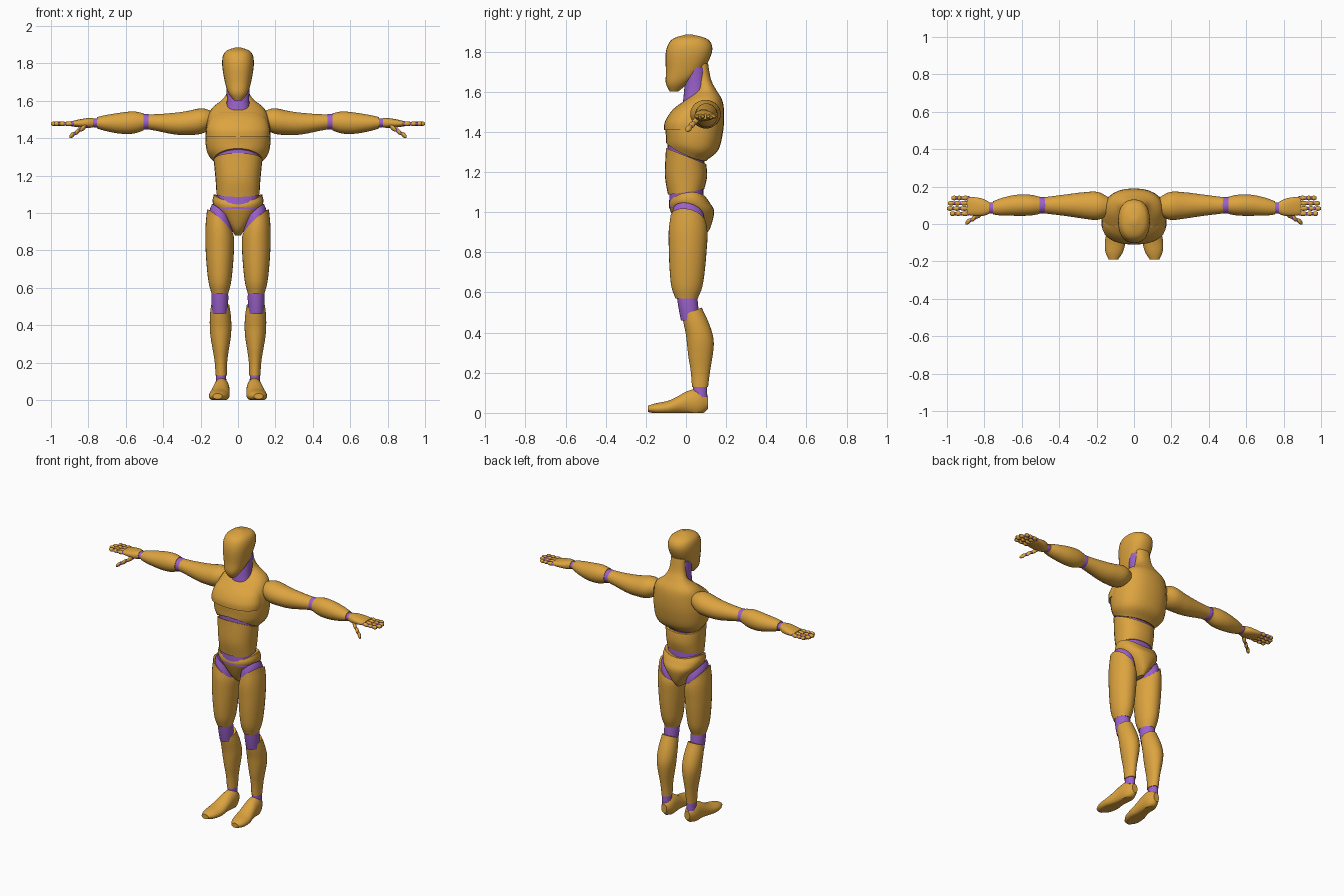
import bpy, bmesh, math
from mathutils import Vector

default_cube = bpy.data.objects.get("Cube")
if default_cube:
    bpy.data.objects.remove(default_cube, do_unlink=True)


def make_material(name, colour):
    material = bpy.data.materials.new(name)
    material.use_nodes = True
    material.diffuse_color = colour
    shader = next(node for node in material.node_tree.nodes if node.type == "BSDF_PRINCIPLED")
    shader.inputs["Base Color"].default_value = colour
    shader.inputs["Roughness"].default_value = .6
    return material


GOLD = make_material("golden shell", (.72, .37, .05, 1))
PURPLE = make_material("purple joint", (.33, .12, .6, 1))

# Directions of section width, section depth and length for each loft axis
FRAMES = {
    "x": (Vector((0, 1, 0)), Vector((0, 0, 1)), Vector((1, 0, 0))),
    "y": (Vector((1, 0, 0)), Vector((0, 0, 1)), Vector((0, 1, 0))),
    "z": (Vector((1, 0, 0)), Vector((0, 1, 0)), Vector((0, 0, 1))),
}


def sample(keys, t):
    """Value at t on a smooth spline through evenly spaced keys."""
    last = len(keys) - 1
    index = min(int(t * last), last - 1)
    f = t * last - index
    start, end = keys[index], keys[index + 1]
    leave = (end - keys[max(index - 1, 0)]) / 2
    arrive = (keys[min(index + 2, last)] - start) / 2
    ease = f * f * (3 - 2 * f)
    return (start + (end - start) * ease
            + leave * (f * (1 - f) ** 2) - arrive * (f * f * (1 - f)))


def level(t, across, deep):
    """Default lean: flat, untilted sections."""
    return 0


def loft(name, material, path, widths, depths, axis="z", lean=level,
         square=2, sides=28, steps=20, side=1, floor=False):
    """Skin rounded sections along a path; lean shifts section points lengthwise."""
    path = [Vector(point) for point in path]
    wide, deep, along = FRAMES[axis]
    bm = bmesh.new()
    rings = []
    for step in range(steps + 1):
        t = step / steps
        centre, width, depth = (sample(track, t) for track in (path, widths, depths))
        ring = []
        for k in range(sides):
            angle = math.tau * k / sides
            c, s = math.cos(angle), math.sin(angle)
            u = width * math.copysign(abs(c) ** (2 / square), c)
            v = depth * math.copysign(abs(s) ** (2 / square), s)
            point = centre + wide * u + deep * v + along * lean(t, u, v)
            if floor:
                point.z = max(point.z, 0)
            point.x *= side
            ring.append(bm.verts.new(point))
        rings.append(ring)
    for low, high in zip(rings, rings[1:]):
        for k in range(sides):
            bm.faces.new((low[k - 1], low[k], high[k], high[k - 1]))
    bm.faces.new(rings[0])
    bm.faces.new(rings[-1])
    bmesh.ops.recalc_face_normals(bm, faces=bm.faces)
    mesh = bpy.data.meshes.new(name)
    bm.to_mesh(mesh)
    bm.free()
    mesh.materials.append(material)
    part = bpy.data.objects.new(name, mesh)
    bpy.context.collection.objects.link(part)
    bpy.ops.object.select_all(action="DESELECT")
    part.select_set(True)
    bpy.context.view_layer.objects.active = part
    bpy.ops.object.shade_smooth_by_angle(angle=math.radians(40))


def shell(name, material, rows, **options):
    """Loft a central part from rows of height, front, back and half width."""
    heights, fronts, backs, widths = zip(*rows)
    path = [(0, (front + back) / 2, height)
            for height, front, back in zip(heights, fronts, backs)]
    depths = [(back - front) / 2 for front, back in zip(fronts, backs)]
    loft(name, material, path, widths, depths, square=2.3,
         steps=5 * (len(rows) - 1), **options)


def pair(name, material, path, widths, depths, **options):
    """Loft a part on the left and its mirror image on the right."""
    for label, side in (("left", 1), ("right", -1)):
        loft(f"{label}_{name}", material, path, widths, depths, side=side, **options)


def digit(name, base, tip, radius):
    """Three tapered phalanges, each starting at a small joint bead."""
    base, tip = Vector(base), Vector(tip)
    stops = [base.lerp(tip, t) for t in (0, .4, .7, 1)]
    for number, (start, end) in enumerate(zip(stops, stops[1:]), 1):
        bone = [radius * f for f in (.7, 1, .9, .5)]
        bead = [radius * f for f in (.4, .8, .4)]
        reach = (end - start).normalized() * radius
        pair(f"{name}_phalanx_{number}", GOLD, [start.lerp(end, .1), end],
             bone, bone, axis="x", sides=12, steps=6)
        pair(f"{name}_joint_{number}", PURPLE, [start - reach, start + reach],
             bead, bead, axis="x", sides=10, steps=4)


# Head and neck
shell("head", GOLD, [
    (1.6, -.08, -.04, .02), (1.64, -.1, .01, .05), (1.7, -.1, .08, .07),
    (1.8, -.1, .13, .085), (1.86, -.07, .11, .07), (1.885, 0, .03, .015)])
shell("neck", PURPLE, [(1.5, -.02, .09, .07), (1.6, -.01, .1, .06), (1.72, 0, .1, .065)])

# Torso, with the rib cage cut higher in front and the hip rim rising at the sides
shell("chest", GOLD, [
    (1.3, -.1, .1, .13), (1.34, -.1, .16, .165), (1.42, -.1, .185, .175),
    (1.5, -.07, .19, .165), (1.56, 0, .18, .14), (1.61, .055, .15, .08),
    (1.66, .05, .125, .055), (1.74, .03, .11, .05)],
    lean=lambda t, u, v: -(1 - t) ** 4 * (.45 * v + u * u))
shell("breastplate", GOLD, [
    (1.41, -.11, .1, .17), (1.45, -.105, .1, .17), (1.5, -.075, .1, .155), (1.54, -.03, .09, .12)])
shell("ribs_joint", PURPLE, [(1.2, -.095, .095, .115), (1.34, -.09, .09, .125)],
      lean=lambda t, u, v: -.4 * v)
shell("belly", GOLD, [
    (1.1, -.09, .09, .115), (1.18, -.105, .105, .12), (1.28, -.1, .1, .13)],
    lean=lambda t, u, v: v * (.15 * (1 - t) ** 3 - .4 * t ** 3))
shell("waist_joint", PURPLE, [(1.02, -.085, .09, .115), (1.15, -.08, .085, .11)])
shell("pelvis", GOLD, [
    (.88, 0, .09, .015), (.92, -.04, .12, .045), (1, -.075, .14, .11),
    (1.04, -.085, .12, .135), (1.065, -.08, .1, .13)],
    lean=lambda t, u, v: t ** 3 * (2 * u * u + .1 * v))

# Legs, with the thigh tops cut along the groin
pair("hip_joint", PURPLE, [(.092, .012, .9), (.09, .012, 1)],
     (.06, .062, .05), (.085, .086, .075), lean=lambda t, u, v: .9 * u - .2 * v)
pair("thigh", GOLD, [(.097, .003, .57), (.098, .012, .955)],
     (.045, .06, .07, .076, .076, .068), (.056, .077, .088, .094, .097, .09),
     lean=lambda t, u, v: t ** 4 * (.9 * u - .2 * v))
pair("knee_joint", PURPLE, [(.097, .02, .46), (.097, 0, .62)],
     (.04, .045, .042), (.045, .05, .05))
pair("shin", GOLD, [(.09, .07, .13), (.092, .072, .255), (.093, .068, .38), (.095, .03, .505)],
     (.03, .033, .045, .056, .057, .049), (.04, .047, .06, .067, .061, .049),
     lean=lambda t, u, v: .4 * v * t ** 4)
pair("ankle_joint", PURPLE, [(.09, .07, .08), (.09, .07, .16)], (.028, .026), (.036, .035))
pair("foot", GOLD, [(.085, .11, .05), (.09, .01, .05), (.1, -.09, .025), (.11, -.19, .02)],
     (.02, .04, .045, .05, .055, .048, .025), (.03, .065, .06, .045, .035, .028, .015),
     axis="y", floor=True)

# Arms
pair("upper_arm", GOLD, [(.14, .095, 1.5), (.31, .1, 1.478), (.48, .1, 1.487)],
     (.05, .075, .07, .06, .05, .043), (.045, .068, .064, .057, .046, .04), axis="x")
pair("elbow_joint", PURPLE, [(.45, .1, 1.487), (.54, .1, 1.487)],
     (.038, .044, .038), (.036, .042, .038), axis="x")
pair("forearm", GOLD, [(.505, .1, 1.487), (.63, .1, 1.48), (.755, .086, 1.482)],
     (.046, .056, .056, .048, .035), (.046, .059, .056, .044, .03), axis="x")
pair("wrist_joint", PURPLE, [(.735, .086, 1.482), (.795, .086, 1.482)],
     (.03, .03), (.025, .023), axis="x")
pair("palm", GOLD, [(.775, .086, 1.482), (.892, .097, 1.477)],
     (.032, .046, .05, .047), (.025, .026, .02, .013), axis="x", square=2.4)

# Fingers and thumb
tips = {"index": .985, "middle": 1, "ring": .995, "little": .975}
for place, (finger, tip) in enumerate(tips.items()):
    y = .055 + .028 * place
    digit(f"{finger}_finger", (.885, y, 1.477), (tip, y, 1.477), .0125)
digit("thumb", (.81, .058, 1.466), (.9, .005, 1.408), .0145)
